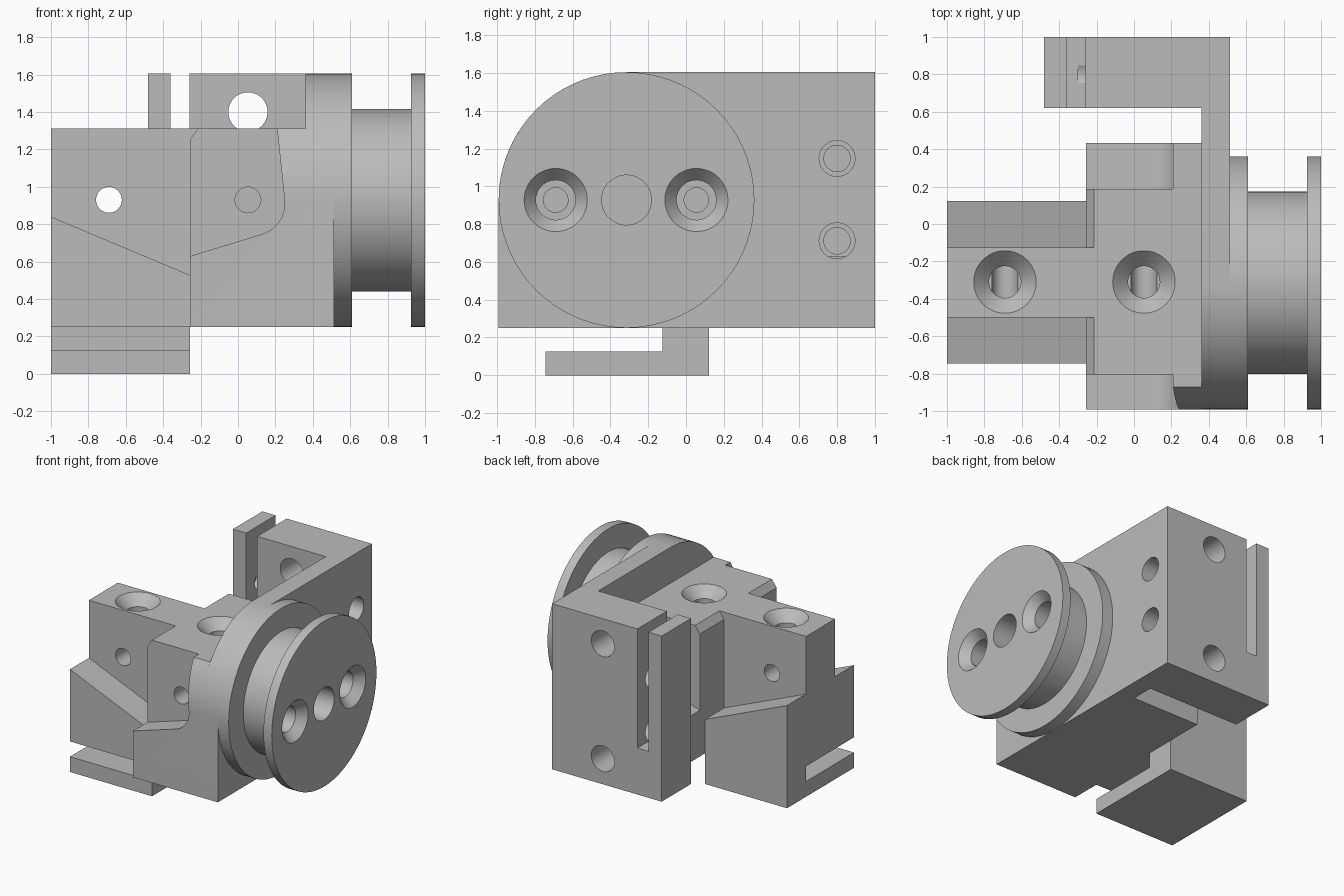
import bpy, bmesh, math
from mathutils import Vector

cube = bpy.data.objects.get("Cube")
if cube:
    bpy.data.objects.remove(cube, do_unlink=True)

grey = bpy.data.materials.new("plain grey")
grey.use_nodes = True
colour = (0.5, 0.5, 0.5, 1)
grey.diffuse_color = colour
grey.node_tree.nodes["Principled BSDF"].inputs["Base Color"].default_value = colour

AXLE_Y, AXLE_Z, RADIUS = -0.315, 0.928, 0.677
BASE, TOP, DECK = 0.25, 1.605, 1.312


def place(axis, u, v, w):
    """Map profile coordinates u, v and depth w to x, y, z."""
    return Vector({"x": (w, u, v), "y": (u, w, v), "z": (u, v, w)}[axis])


def solid(name, axis, rings):
    """Skin a stack of equal-length rings, given as (points, depth)."""
    bm = bmesh.new()
    loops = [[bm.verts.new(place(axis, u, v, w)) for u, v in pts] for pts, w in rings]
    n = len(loops[0])
    for a, b in zip(loops, loops[1:]):
        for i in range(n):
            j = (i + 1) % n
            bm.faces.new((a[i], a[j], b[j], b[i]))
    bm.faces.new(loops[0])
    bm.faces.new(loops[-1])
    bmesh.ops.recalc_face_normals(bm, faces=bm.faces)
    mesh = bpy.data.meshes.new(name)
    bm.to_mesh(mesh)
    bm.free()
    mesh.materials.append(grey)
    obj = bpy.data.objects.new(name, mesh)
    bpy.context.collection.objects.link(obj)
    return obj


def arc(cu, cv, r, start, end, steps):
    angles = [math.radians(start + (end - start) * i / steps) for i in range(steps + 1)]
    return [(cu + r * math.cos(a), cv + r * math.sin(a)) for a in angles]


def prism(name, axis, pts, a, b):
    return solid(name, axis, [(pts, a), (pts, b)])


def box(name, x0, x1, y0, y1, z0, z1):
    return prism(name, "z", [(x0, y0), (x1, y0), (x1, y1), (x0, y1)], z0, z1)


def turned(name, axis, u, v, steps, sides=48):
    """Round solid from (depth, radius) steps along an axis."""
    return solid(name, axis, [(arc(u, v, r, 0, 360, sides)[:-1], w) for w, r in steps])


def combine(obj, others, operation="DIFFERENCE"):
    for other in others:
        mod = obj.modifiers.new("combine", "BOOLEAN")
        mod.operation, mod.solver, mod.object = operation, "EXACT", other
        bpy.context.view_layer.objects.active = obj
        bpy.ops.object.modifier_apply(modifier=mod.name)


# Screw holes running into the spool and the housing
axle_bores = [turned("bore", "x", y, AXLE_Z,
                     [(1.02, 0.185), (0.93, 0.105), (0.5, 0.105), (0.5, 0.065), (0.22, 0.065)])
              for y in (-0.69, 0.055)]
axle_bores.append(turned("centre_bore", "x", AXLE_Y, AXLE_Z, [(1.1, 0.132), (0.45, 0.132)]))

# Countersunk holes from above, crossed by pin holes
top_bores, pin_bores = [], []
for x in (-0.69, 0.053):
    top_bores.append(turned("top_bore", "z", x, -0.31,
                            [(1.332, 0.187), (1.23, 0.085), (0.93, 0.085)]))
    pin_bores.append(turned("pin_bore", "y", x, 0.93, [(-1.2, 0.069), (0.6, 0.069)], 32))

# Spool with two flanges
spool = turned("spool", "x", AXLE_Y, AXLE_Z,
               [(0.51, RADIUS), (0.61, RADIUS), (0.61, 0.488),
                (0.925, 0.488), (0.925, RADIUS), (1.0, RADIUS)], 72)
combine(spool, axle_bores)

# Side plate with a rounded upper front corner
plate_shape = [(AXLE_Y - RADIUS, BASE), (1.0, BASE), (1.0, TOP)]
plate_shape += arc(AXLE_Y, AXLE_Z, RADIUS, 90, 180, 18)
side_plate = prism("side_plate", "x", plate_shape, 0.36, 0.512)

# Rear bracket with clamping slot
bracket = box("rear_bracket", -0.48, 0.512, 0.62, 1.0, BASE, TOP)
combine(bracket, [box("slot", -0.36, -0.26, 0.5, 1.1, 0.63, 1.8)])
combine(side_plate, [bracket], "UNION")
bracket_cuts = [turned("mount_hole", "y", 0.053, z, [(0.55, 0.105), (1.1, 0.105)])
                for z in (1.4, 0.46)]
bracket_cuts += [turned("clamp_hole", "x", 0.8, z,
                        [(0.6, 0.095), (-0.3, 0.095), (-0.3, 0.07), (-0.44, 0.07)], 32)
                 for z in (1.148, 0.712)]
combine(side_plate, bracket_cuts + axle_bores)
side_plate.name = "side_plate_and_bracket"

# Central body, following the plate's curve up to the deck
rise = math.degrees(math.asin((DECK - AXLE_Z) / RADIUS))
body_shape = [(AXLE_Y - RADIUS, BASE), (0.432, BASE), (0.432, DECK)]
body_shape += arc(AXLE_Y, AXLE_Z, RADIUS, 180 - rise, 180, 9)
body = prism("central_body", "x", body_shape, -0.257, 0.36)

# Curved side pockets and edge chamfers
pocket = [(-0.4, 0.585)] + arc(0.08, 0.91, 0.17, -74, 6, 10) + [(0.209, DECK), (0.2, 1.4), (-0.4, 1.4)]
chamfer = [(-0.3, 1.19), (-0.257, 1.252), (-0.215, DECK), (-0.15, 1.408), (-0.3, 1.408)]
body_cuts = [prism("pocket", "y", pocket, a, b) for a, b in ((-1.1, -0.805), (0.188, 0.6))]
body_cuts += [prism("chamfer", "y", chamfer, a, b) for a, b in ((-1.15, -0.5), (-0.125, 0.65))]
combine(body, body_cuts + top_bores + pin_bores + axle_bores)

# Arm with sloped shoulders and a foot below a slot
shoulders = [(-1.0, 0), (-0.257, 0), (-0.257, 0.528), (-1.0, 0.84)]
arm = prism("arm", "y", shoulders, -0.745, 0.122)
ridge = box("ridge", -1.0, -0.257, -0.5, -0.125, 0.3, DECK)
combine(arm, [ridge], "UNION")
foot_slot = box("foot_slot", -1.2, 0, -1.0, -0.125, 0.125, BASE)
combine(arm, [foot_slot, top_bores[0], pin_bores[0]])

# Remove helpers and finish shading
parts = [spool, side_plate, body, arm]
helpers = axle_bores + top_bores + pin_bores + bracket_cuts + body_cuts + [bracket, ridge, foot_slot]
for obj in helpers:
    bpy.data.objects.remove(obj, do_unlink=True)
for obj in list(bpy.data.objects):
    if obj.name == "slot":
        bpy.data.objects.remove(obj, do_unlink=True)
bpy.ops.object.select_all(action="DESELECT")
for obj in parts:
    obj.select_set(True)
bpy.context.view_layer.objects.active = spool
bpy.ops.object.shade_smooth_by_angle(angle=math.radians(25))
